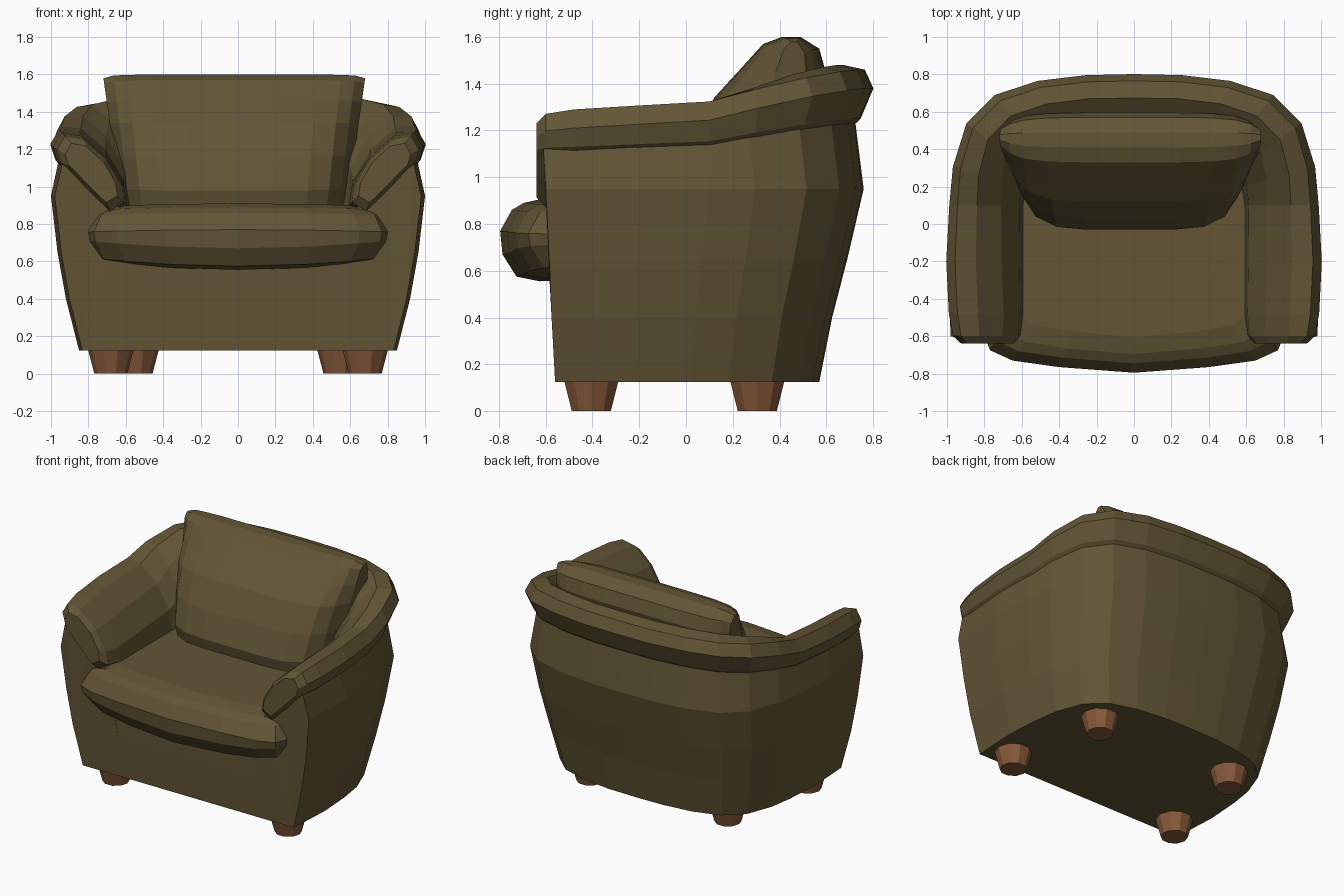
import bpy, bmesh, math

if "Cube" in bpy.data.objects:
    bpy.data.objects.remove(bpy.data.objects["Cube"])


def material(name, rgb):
    m = bpy.data.materials.new(name)
    m.diffuse_color = (*rgb, 1)
    m.use_nodes = True
    m.node_tree.nodes["Principled BSDF"].inputs["Base Color"].default_value = m.diffuse_color
    return m


fabric = material("olive_fabric", (0.125, 0.092, 0.036))
wood = material("brown_wood", (0.24, 0.10, 0.042))


def loft(name, rings, mat):
    """Skin closed rings of equal size and cap both ends."""
    bm = bmesh.new()
    vr = [[bm.verts.new(p) for p in r] for r in rings]
    n = len(rings[0])
    for a, b in zip(vr, vr[1:]):
        for i in range(n):
            j = (i + 1) % n
            bm.faces.new((a[i], a[j], b[j], b[i]))
    bm.faces.new(vr[0])
    bm.faces.new(vr[-1])
    caps = [f for f in bm.faces if len(f.verts) > 4]
    bmesh.ops.triangulate(bm, faces=caps)
    bmesh.ops.recalc_face_normals(bm, faces=bm.faces)
    me = bpy.data.meshes.new(name)
    bm.to_mesh(me)
    bm.free()
    me.materials.append(mat)
    ob = bpy.data.objects.new(name, me)
    bpy.context.collection.objects.link(ob)
    return ob


def mirrored(half):
    """Continue a list of stations, ending on x = 0, to the other side."""
    return half + [(-s[0], s[1], -s[2], *s[3:]) for s in half[-2::-1]]


# U-shaped plan: outer x, y, inner x, y, blend from arm (0) to back (1)
plan = mirrored([
    (0.98, -0.60, 0.60, -0.60, 0), (1.0, -0.2, 0.60, -0.2, 0.1),
    (0.98, 0.1, 0.60, 0.1, 0.2), (0.95, 0.3, 0.58, 0.2, 0.5),
    (0.87, 0.52, 0.55, 0.28, 0.8), (0.72, 0.66, 0.48, 0.34, 0.95),
    (0.5, 0.73, 0.35, 0.38, 1), (0.25, 0.76, 0.2, 0.4, 1),
    (0, 0.765, 0, 0.4, 1)])


def at(s, f):
    return s[0] + (s[2] - s[0]) * f, s[1] + (s[3] - s[1]) * f


def flare(p, level):
    z, sx, front, back = level
    return p[0] * sx, front + (p[1] + 0.6) * (back - front) / 1.365, z


# Outer shell: arms and back in one sweep
levels = [(0.125, 0.85, -0.56, 0.57), (0.4, 0.92, -0.575, 0.625),
          (0.65, 0.965, -0.585, 0.69), (0.95, 1.0, -0.60, 0.76)]
rings = []
for s in plan:
    t = s[4]
    ring = [flare(at(s, 0), l) for l in levels]
    ring.append(flare(at(s, 0), (1.12 + 0.15 * t, 0.96, -0.61, 0.72)))
    ring.append((*at(s, 0.5), 1.02 + 0.08 * t))
    ring.append((*at(s, 1), 0.86))
    ring.append(flare(at(s, 1), levels[0]))
    rings.append(ring)
loft("arm_and_back_shell", rings, fabric)

# Front panel and underside
loft("seat_base", [[flare(at(s, 0.5), l) for s in plan] for l in levels[:3]], fabric)

# Padded roll over the arms and back; sections are (fraction inward, z)
arm = [(0.06, 1.13), (0, 1.21), (0.12, 1.29), (0.4, 1.27), (0.75, 1.15),
       (0.98, 1.0), (1.02, 0.9), (0.8, 0.85), (0.45, 0.98), (0.2, 1.08)]
back = [(0.05, 1.25), (-0.1, 1.38), (0, 1.46), (0.25, 1.48), (0.55, 1.4),
        (0.9, 1.2), (1.0, 0.9), (0.8, 0.88), (0.45, 1.05), (0.2, 1.2)]


def roll_ring(s, scale=1):
    ring = []
    for (fa, za), (fb, zb) in zip(arm, back):
        f, z = fa + (fb - fa) * s[4], za + (zb - za) * s[4]
        ring.append((*at(s, 0.53 + (f - 0.53) * scale), 1.08 + (z - 1.08) * scale))
    return ring


def roll_end(side):
    return [roll_ring((side * x, y, side * 0.6, y, 0), k) for x, y, k in
            ((0.98, -0.64, 0.72), (0.985, -0.60, 0.91), (0.99, -0.48, 1))]


loft("padded_roll", roll_end(1) + [roll_ring(s) for s in plan[1:-1]]
     + roll_end(-1)[::-1], fabric)

# Seat cushion with bowed front, stacked as (z, inset)
front = [(0.77, 0.40), (0.8, -0.60), (0.77, -0.675), (0.65, -0.73),
         (0.4, -0.765), (0, -0.795)]
outline = front + [(-x, y) for x, y in front[-2::-1]]
rings = []
for z, inset in ((0.555, 0.17), (0.575, 0.07), (0.67, 0.01), (0.77, 0),
                 (0.86, 0.05), (0.89, 0.10), (0.91, 0.19)):
    ring = []
    for x, y in outline:
        lift = 0.04 * (x / 0.8) ** 2 * (1 if z < 0.7 else -0.3)
        ring.append((x * (1 - inset), y + (inset if y < 0 else 0), z + lift))
    rings.append(ring)
loft("seat_cushion", rings, fabric)

# Back cushion: side profile (y, z) lofted across x and thinned at the ends
profile = [(0.0, 0.86), (-0.03, 0.98), (0.03, 1.16), (0.12, 1.34), (0.23, 1.46),
           (0.33, 1.57), (0.41, 1.6), (0.49, 1.6), (0.57, 1.55), (0.595, 1.46),
           (0.5, 1.15), (0.4, 0.88)]
ends = [(0.25, 1, 1), (0.42, 0.97, 1), (0.54, 0.86, 0.99),
        (0.61, 0.66, 0.98), (0.66, 0.36, 0.93)]
stations = [(-x, a, b) for x, a, b in ends[::-1]] + ends
loft("back_cushion", [[(x * (1 + 0.2 * (z - 1.3)) - 0.02, 0.47 + (y - 0.47) * sy,
                        1.3 + (z - 1.3) * sz) for y, z in profile]
                      for x, sy, sz in stations], fabric)

# Tapered ten-sided legs
for row, x, y in (("front", 0.68, -0.405), ("back", 0.545, 0.305)):
    for label, side in (("right", 1), ("left", -1)):
        loft(f"{row}_{label}_leg", [
            [(side * x + r * math.cos(a * math.tau / 10),
              y + r * math.sin(a * math.tau / 10), z) for a in range(10)]
            for z, r in ((0, 0.088), (0.14, 0.125))], wood)
